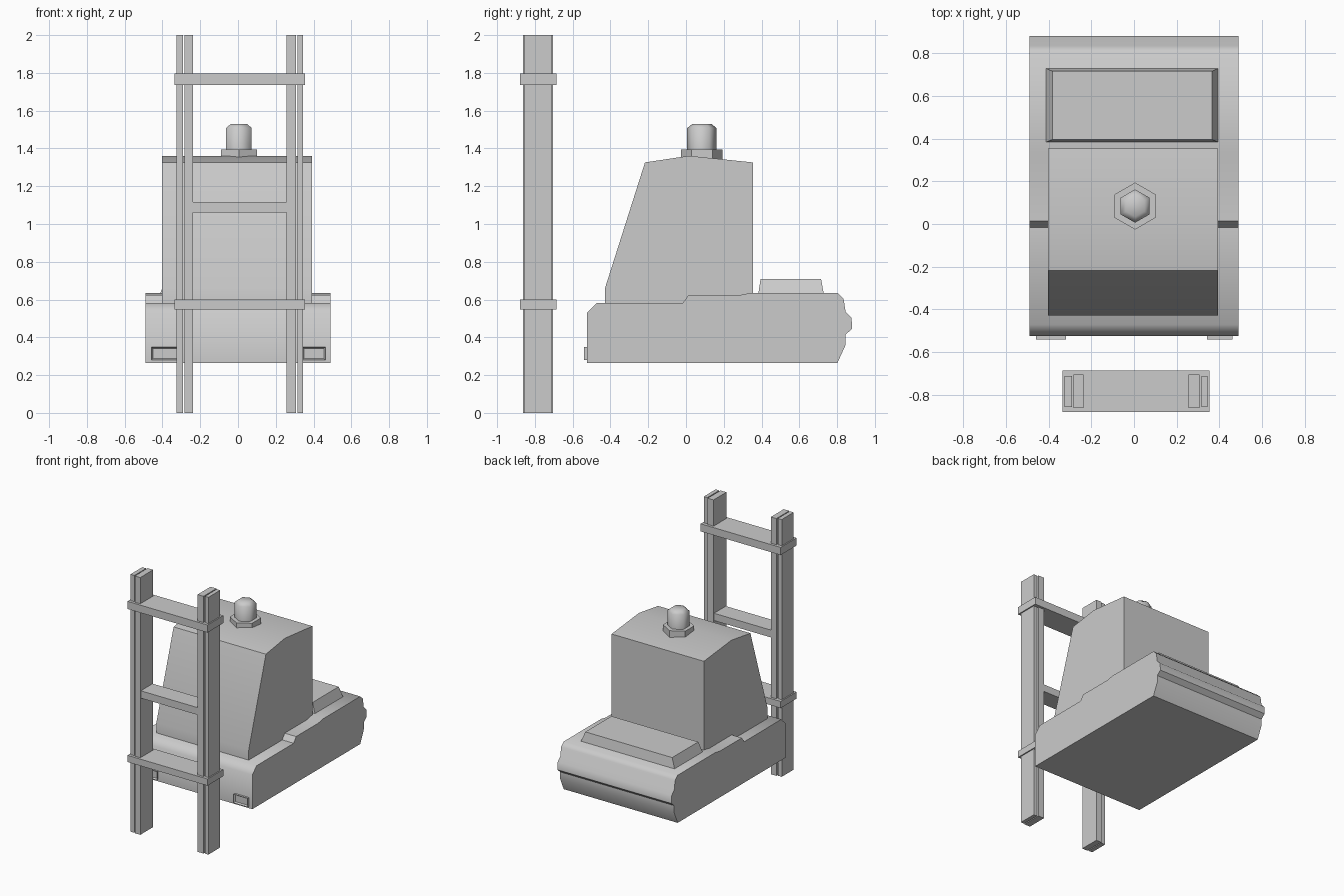
import bpy, bmesh, math

if "Cube" in bpy.data.objects:
    bpy.data.objects.remove(bpy.data.objects["Cube"])


def finish(name, bm, smooth=None):
    bmesh.ops.recalc_face_normals(bm, faces=bm.faces)
    me = bpy.data.meshes.new(name)
    bm.to_mesh(me)
    bm.free()
    ob = bpy.data.objects.new(name, me)
    bpy.context.collection.objects.link(ob)
    if smooth:
        bpy.ops.object.select_all(action='DESELECT')
        ob.select_set(True)
        bpy.context.view_layer.objects.active = ob
        bpy.ops.object.shade_smooth_by_angle(angle=math.radians(smooth))
    return ob


def loft(name, rings, smooth=None):
    """Join matching rings of points and cap both ends."""
    bm = bmesh.new()
    loops = [[bm.verts.new(p) for p in r] for r in rings]
    n = len(loops[0])
    for a, b in zip(loops, loops[1:]):
        for i in range(n):
            j = (i + 1) % n
            bm.faces.new((a[i], a[j], b[j], b[i]))
    bm.faces.new(loops[0])
    bm.faces.new(loops[-1])
    return finish(name, bm, smooth)


def side_profile(name, pts, x0, x1, smooth=None):
    return loft(name, [[(x, y, z) for y, z in pts] for x in (x0, x1)], smooth)


def rect(x0, x1, y0, y1, z):
    return [(x0, y0, z), (x1, y0, z), (x1, y1, z), (x0, y1, z)]


def box(name, x0, x1, y0, y1, z0, z1):
    return loft(name, [rect(x0, x1, y0, y1, z0), rect(x0, x1, y0, y1, z1)])


def hexagon(r, z, cx=0.005, cy=0.084):
    return [(cx + r * math.sin(i * math.pi / 3), cy + r * math.cos(i * math.pi / 3), z)
            for i in range(6)]


# Chassis with stepped deck and bumper moulding at the rear
side_profile("chassis", [
    (-0.524, 0.265), (-0.524, 0.53), (-0.471, 0.583), (-0.016, 0.583),
    (0.014, 0.624), (0.286, 0.624), (0.34, 0.635), (0.802, 0.635),
    (0.834, 0.605), (0.845, 0.535), (0.876, 0.505), (0.88, 0.445),
    (0.845, 0.415), (0.845, 0.36), (0.802, 0.265)], -0.49, 0.49, 47)

# Cab with sloping front and shallow ridged roof
side_profile("cab", [
    (-0.428, 0.56), (-0.428, 0.663), (-0.217, 1.326), (0.016, 1.361),
    (0.354, 1.326), (0.354, 0.56)], -0.402, 0.392, 25)

# Tapered cover on the rear deck
loft("rear_cover", [rect(-0.415, 0.397, 0.382, 0.73, 0.625),
                    rect(-0.382, 0.365, 0.395, 0.715, 0.71)])

# Roof beacon: hexagonal base and domed lamp
loft("beacon_base", [hexagon(0.11, 1.335), hexagon(0.11, 1.394)])
loft("beacon_lamp", [hexagon(0.078, 1.38), hexagon(0.078, 1.508), hexagon(0.05, 1.53)], 62)

# Front lamps with recessed lenses
for side, x0, x1 in (("left", -0.458, -0.319), ("right", 0.341, 0.462)):
    lamp = box("front_lamp_" + side, x0, x1, -0.541, -0.515, 0.28, 0.348)
    bm = bmesh.new()
    bm.from_mesh(lamp.data)
    front = [f for f in bm.faces if f.normal.y < -0.9]
    bmesh.ops.inset_region(bm, faces=front, thickness=0.011)
    bmesh.ops.translate(bm, verts=front[0].verts, vec=(0, 0.012, 0))
    bm.to_mesh(lamp.data)
    bm.free()

# Mast: paired outer and inner rails on each side
for name, x0, x1, y0, y1 in (
        ("outer_rail_left", -0.325, -0.291, -0.857, -0.712),
        ("inner_rail_left", -0.284, -0.237, -0.862, -0.704),
        ("inner_rail_right", 0.256, 0.307, -0.862, -0.704),
        ("outer_rail_right", 0.315, 0.345, -0.857, -0.712)):
    box(name, x0, x1, y0, y1, 0, 2)

# Mast crossbars
for name, x0, x1, y0, y1, z0, z1 in (
        ("upper_crossbar", -0.335, 0.354, -0.88, -0.685, 1.737, 1.796),
        ("middle_crossbar", -0.24, 0.258, -0.855, -0.71, 1.06, 1.117),
        ("lower_crossbar", -0.335, 0.354, -0.88, -0.685, 0.547, 0.599)):
    box(name, x0, x1, y0, y1, z0, z1)
